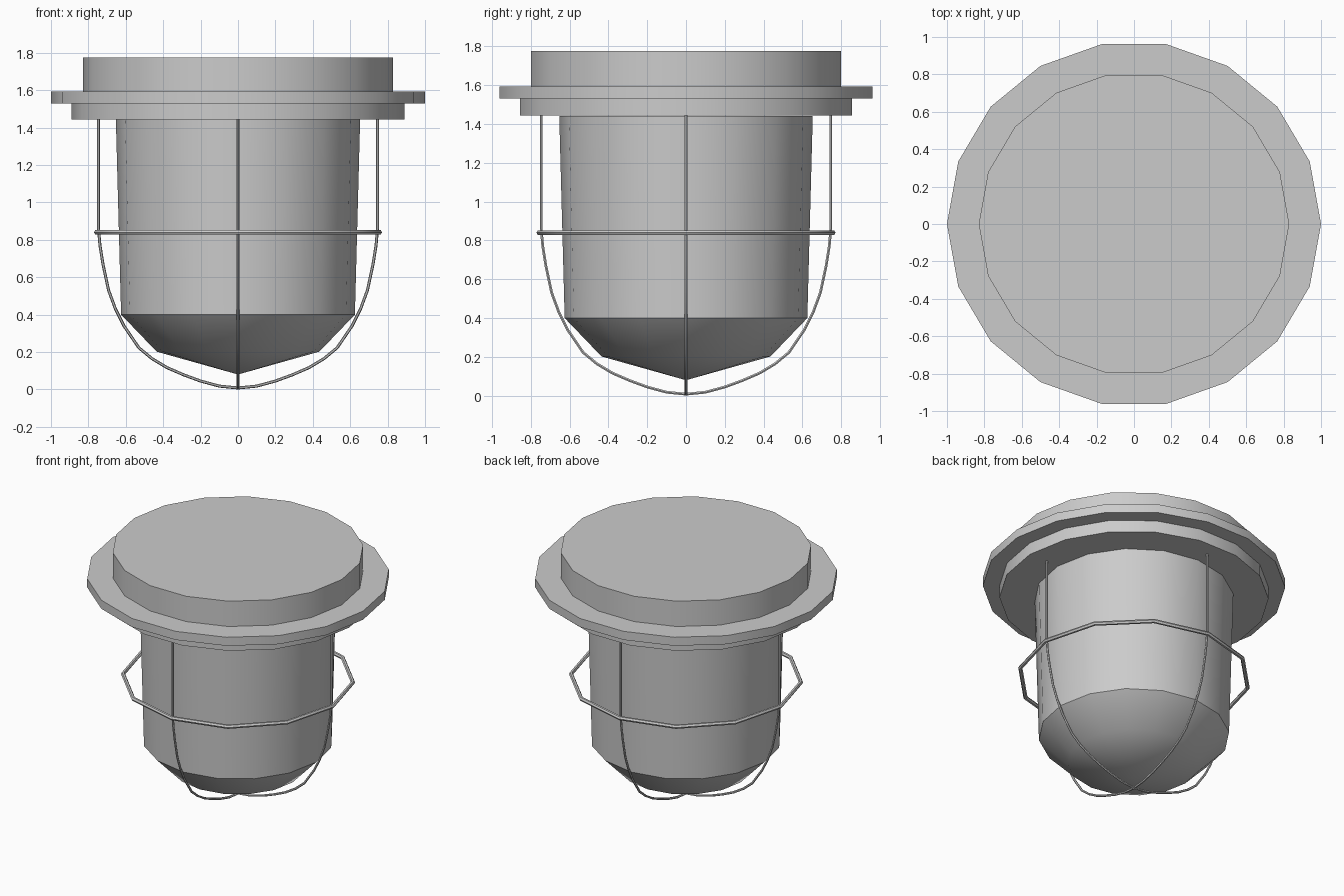
import bpy, bmesh
from math import sin, cos, tau, radians

if "Cube" in bpy.data.objects:
    bpy.data.objects.remove(bpy.data.objects["Cube"])


def finish(name, bm, angle):
    bmesh.ops.recalc_face_normals(bm, faces=bm.faces[:])
    me = bpy.data.meshes.new(name)
    bm.to_mesh(me)
    bm.free()
    ob = bpy.data.objects.new(name, me)
    bpy.context.collection.objects.link(ob)
    bpy.ops.object.select_all(action='DESELECT')
    ob.select_set(True)
    bpy.context.view_layer.objects.active = ob
    bpy.ops.object.shade_smooth_by_angle(angle=radians(angle))
    return ob


def lathe(name, profile, sides, y_scale=1.0, angle=30):
    """Revolve (radius, z) points about z; radius 0 becomes a single tip."""
    bm = bmesh.new()
    rings = []
    for r, z in profile:
        n = 1 if r == 0 else sides
        rings.append([bm.verts.new((r * cos(tau * i / sides),
                                    r * sin(tau * i / sides) * y_scale, z))
                      for i in range(n)])
    for a, b in zip(rings, rings[1:]):
        for i in range(sides):
            j = (i + 1) % sides
            if len(a) == 1:
                bm.faces.new((a[0], b[j], b[i]))
            elif len(b) == 1:
                bm.faces.new((a[i], a[j], b[0]))
            else:
                bm.faces.new((a[i], a[j], b[j], b[i]))
    # close flat ends
    for ring in (rings[0], rings[-1]):
        if len(ring) > 1:
            bm.faces.new(ring)
    return finish(name, bm, angle)


def tube(name, points, radius, closed=False, resolution=1):
    """Round wire along a path, converted to mesh."""
    cu = bpy.data.curves.new(name, 'CURVE')
    cu.dimensions = '3D'
    cu.bevel_depth = radius
    cu.bevel_resolution = resolution
    sp = cu.splines.new('POLY')
    sp.points.add(len(points) - 1)
    for p, co in zip(sp.points, points):
        p.co = (*co, 1)
    sp.use_cyclic_u = closed
    ob = bpy.data.objects.new(name, cu)
    bpy.context.collection.objects.link(ob)
    bpy.ops.object.select_all(action='DESELECT')
    ob.select_set(True)
    bpy.context.view_layer.objects.active = ob
    bpy.ops.object.convert(target='MESH')
    bpy.ops.object.shade_smooth_by_angle(angle=radians(50))
    return ob


# Stepped mounting base: lower plate, wide flange, top cap (18 sides)
lathe("mounting_base", [(0.89, 1.444), (0.89, 1.53), (1.0, 1.53),
                        (1.0, 1.592), (0.83, 1.592), (0.83, 1.775)],
      18, y_scale=0.976)

# Glass dome with a pointed bottom
lathe("glass_dome", [(0.653, 1.442), (0.625, 0.40), (0.435, 0.202), (0, 0.08)],
      16, angle=40)

# Guard ring, 12 straight segments
tube("guard_ring", [(0.756 * cos(tau * i / 12), 0.756 * sin(tau * i / 12), 0.84)
                    for i in range(12)], 0.014, closed=True)

# Two crossing cage wires, each running down one side and up the other
half = [(0.746, 1.45), (0.746, 0.86), (0.738, 0.77), (0.722, 0.67),
        (0.692, 0.53), (0.655, 0.43), (0.61, 0.34), (0.53, 0.223),
        (0.46, 0.165), (0.38, 0.117), (0.29, 0.078), (0.2, 0.045),
        (0.1, 0.018), (0, 0.008)]
path = half + [(-r, z) for r, z in reversed(half[:-1])]
tube("cage_wire_x", [(r, 0, z) for r, z in path], 0.008)
tube("cage_wire_y", [(0, r, z) for r, z in path], 0.008)
